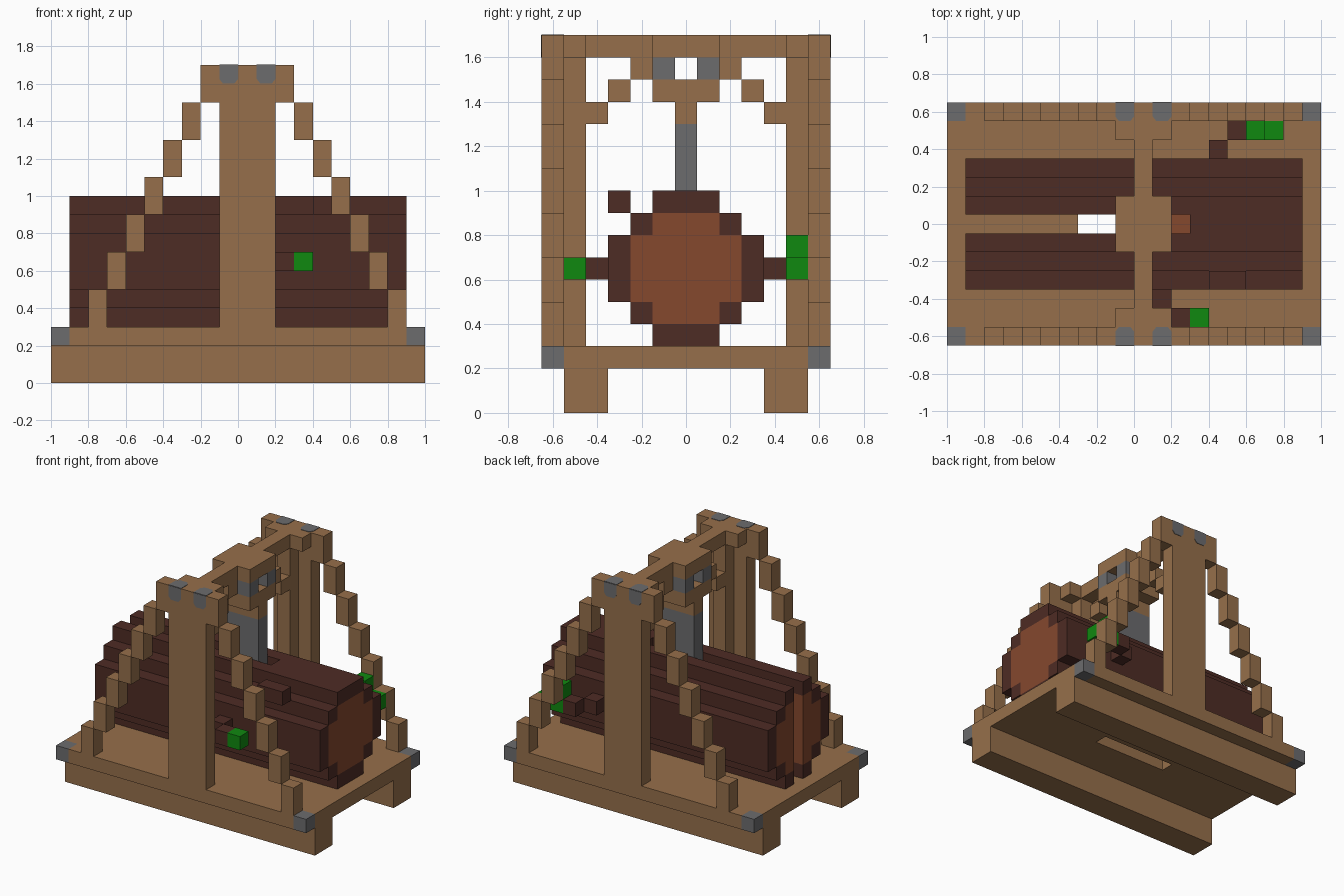
import bpy, bmesh

default = bpy.data.objects.get("Cube")
if default:
    bpy.data.objects.remove(default, do_unlink=True)


def make_material(name, r, g, b):
    mat = bpy.data.materials.new(name)
    mat.use_nodes = True
    mat.diffuse_color = (r, g, b, 1)
    mat.node_tree.nodes["Principled BSDF"].inputs["Base Color"].default_value = (r, g, b, 1)
    return mat


WOOD = make_material("light timber", .305, .159, .07)
BARK = make_material("dark bark", .076, .025, .018)
CORE = make_material("red heartwood", .235, .065, .027)
IRON = make_material("grey iron", .15, .15, .155)
LEAF = make_material("leaf green", .005, .25, .005)


def finish(name, bm, mat):
    bmesh.ops.recalc_face_normals(bm, faces=bm.faces)
    mesh = bpy.data.meshes.new(name)
    bm.to_mesh(mesh)
    bm.free()
    mesh.materials.append(mat)
    obj = bpy.data.objects.new(name, mesh)
    bpy.context.scene.collection.objects.link(obj)
    return obj


def blocks(name, mat, boxes, mirror=False):
    """Boxes given as (x0, x1, y0, y1, z0, z1); mirror repeats them across y."""
    bm = bmesh.new()
    for x0, x1, y0, y1, z0, z1 in boxes:
        for s in ((1, -1) if mirror else (1,)):
            cube = bmesh.ops.create_cube(bm, size=1)["verts"]
            for v in cube:
                v.co.x = x0 if v.co.x < 0 else x1
                v.co.y = s * (y0 if v.co.y < 0 else y1)
                v.co.z = z0 if v.co.z < 0 else z1
    return finish(name, bm, mat)


# Base: two runners, a deck with a slot, iron corners
blocks("runners", WOOD, [(-1, 1, .35, .55, 0, .2)], True)
blocks("deck", WOOD, [(-1, 1, .05, .55, .2, .3), (-.9, .9, .55, .65, .2, .3)], True)
blocks("deck_slot_ends", WOOD, [(s * .3, s, -.05, .05, .2, .3) for s in (-1, 1)])
blocks("iron_corners", IRON, [(s * .9, s, .55, .65, .2, .3) for s in (-1, 1)], True)

# Pillars with a rib on the inside and a wider head
blocks("pillars", WOOD, [(-.1, .2, .55, .65, .3, 1.7)], True)
blocks("pillar_ribs", WOOD, [(0, .1, .45, .55, .3, 1.6)], True)
blocks("pillar_heads", WOOD, [(-.1, .2, .45, .55, 1.6, 1.7)], True)

# Stepped struts down both sides of each pillar
struts = []
for i in range(7):
    top = 1.7 - .2 * i
    for x in (.2 + .1 * i, -.2 - .1 * i):
        struts.append((x, x + .1, .55, .65, top - .2, top))
blocks("stepped_struts", WOOD, struts, True)

# Crossbeam, its stepped braces and the blade holder
blocks("crossbeam", WOOD, [(0, .1, .15, .45, 1.6, 1.7)], True)
blocks("braces", WOOD, [(0, .1, .15 + d, .25 + d, 1.5 - d, 1.6 - d) for d in (0, .1, .2)], True)
blocks("holder", WOOD, [(-.1, .2, -.15, .15, 1.6, 1.7),
                        (-.1, .2, -.15, .15, 1.4, 1.5),
                        (-.1, .2, -.05, .05, 1.3, 1.4)])
blocks("holder_irons", IRON, [(-.1, .2, .05, .15, 1.5, 1.6)], True)
blocks("blade", IRON, [(-.1, .2, -.05, .05, .6, 1.3)])

# Iron bolts: thin clipped plates on the front and top of each pillar head
outline = [(-.05, 0), (.05, 0), (.05, .075), (.03, .1), (-.03, .1), (-.05, .075)]
bm = bmesh.new()
for s in (1, -1):
    for cx in (-.05, .15):
        for upright in (True, False):
            rings = []
            for lift in (0, .003):
                if upright:
                    pts = [(cx + u, s * (.65 + lift), 1.7 - w) for u, w in outline]
                else:
                    pts = [(cx + u, s * (.65 - w), 1.7 + lift) for u, w in outline]
                rings.append([bm.verts.new(p) for p in pts])
            low, high = rings
            bm.faces.new(low)
            bm.faces.new(high)
            for i in range(len(outline)):
                j = (i + 1) % len(outline)
                bm.faces.new((low[i], low[j], high[j], high[i]))
finish("head_bolts", bm, IRON)

# Log: bark shell and heartwood, split along the middle at the -x end
L = .9
blocks("log_bark", BARK, [(-L, L, .25, .35, .5, .8),
                          (-L, L, .15, .25, .8, .9), (-L, L, .15, .25, .4, .5),
                          (-L, L, .05, .15, .9, 1), (-L, L, .05, .15, .3, .4)], True)
blocks("log_core", CORE, [(-L, L, .05, .25, .5, .8),
                          (-L, L, .05, .15, .8, .9), (-L, L, .05, .15, .4, .5)], True)
blocks("log_uncut_core", CORE, [(.2, L, -.05, .05, .4, .9)])
blocks("log_uncut_bark", BARK, [(.3, L, -.05, .05, .9, 1), (.3, L, -.05, .05, .3, .4)])
blocks("log_knot", BARK, [(.4, .6, -.35, -.25, .9, 1)])

# Twigs with leaves
blocks("front_twig", BARK, [(.1, .2, -.45, -.35, .6, .7), (.2, .3, -.55, -.45, .6, .7)])
blocks("front_leaf", LEAF, [(.3, .4, -.55, -.45, .6, .7)])
blocks("back_twig", BARK, [(.4, .5, .35, .45, .6, .7), (.5, .6, .45, .55, .6, .7)])
blocks("back_leaves", LEAF, [(.6, .7, .45, .55, .6, .8), (.7, .8, .45, .55, .6, .7)])
